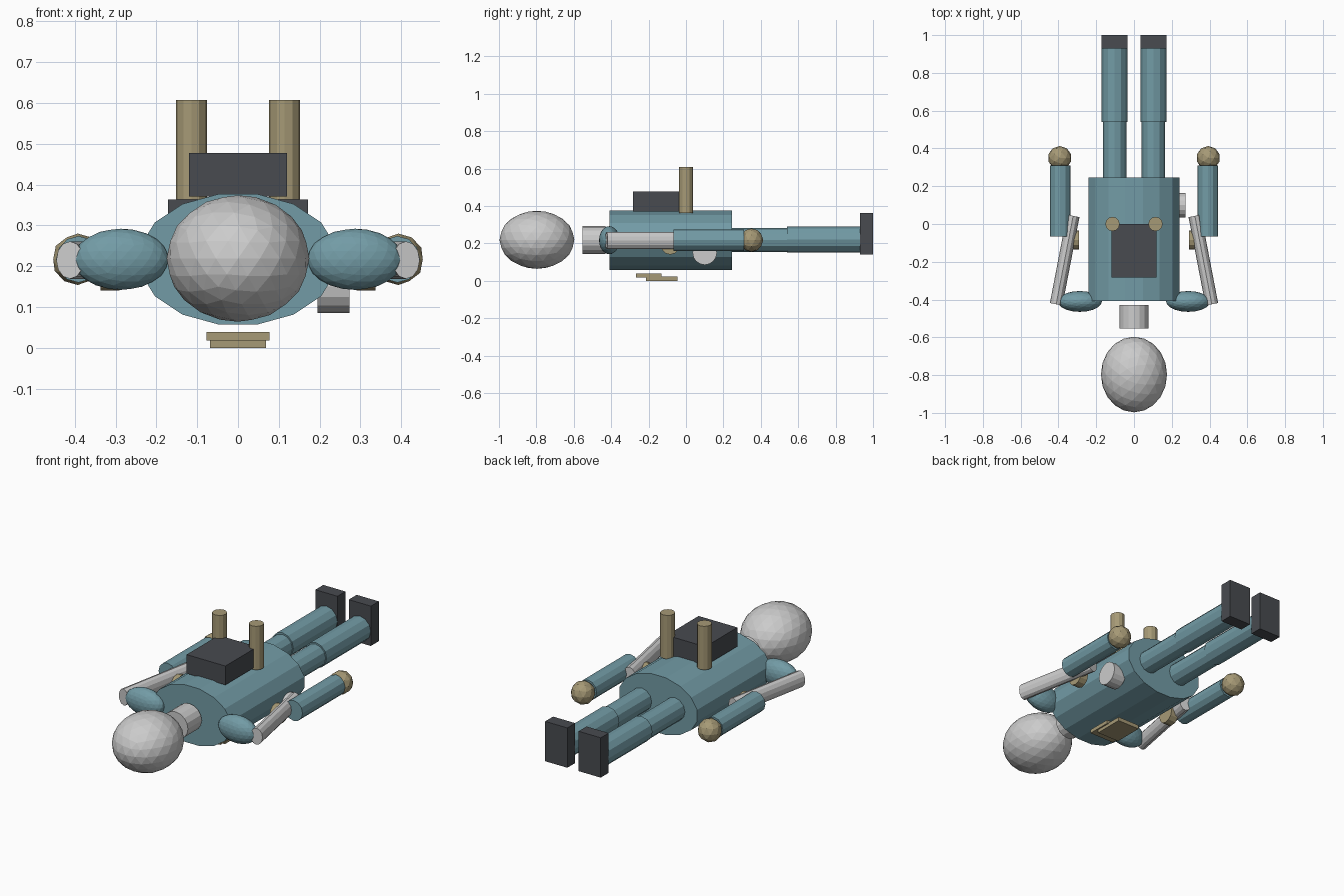
import bpy, bmesh, math
from mathutils import Vector, Matrix

if "Cube" in bpy.data.objects:
    bpy.data.objects.remove(bpy.data.objects["Cube"])


def mat(name, rgb):
    m = bpy.data.materials.new(name)
    m.diffuse_color = (*rgb, 1)
    m.use_nodes = True
    m.node_tree.nodes["Principled BSDF"].inputs["Base Color"].default_value = m.diffuse_color
    return m


TEAL = mat("teal", (0.17, 0.33, 0.38))
TAN = mat("tan", (0.38, 0.32, 0.18))
DARK = mat("dark", (0.065, 0.07, 0.08))
GREY = None


def finish(name, bm, material):
    bmesh.ops.recalc_face_normals(bm, faces=bm.faces[:])
    me = bpy.data.meshes.new(name)
    bm.to_mesh(me)
    bm.free()
    ob = bpy.data.objects.new(name, me)
    bpy.context.collection.objects.link(ob)
    if material:
        me.materials.append(material)
    return ob


def tube(name, a, b, rw, rh, material, sides=12, half_step=False):
    """Elliptical cylinder from a to b: rw is the horizontal radius, rh the other."""
    a, b = Vector(a), Vector(b)
    d = (b - a).normalized()
    x = d.cross(Vector((0, 0, 1)))
    x = x.normalized() if x.length > 1e-4 else Vector((1, 0, 0))
    y = d.cross(x)
    rot = Matrix((x, y, d)).transposed().to_4x4()
    turn = Matrix.Rotation(math.pi / sides if half_step else 0, 4, 'Z')
    bm = bmesh.new()
    bmesh.ops.create_cone(bm, cap_ends=True, segments=sides, radius1=1, radius2=1, depth=(b - a).length)
    bm.transform(Matrix.Translation((a + b) / 2) @ rot @ Matrix.Diagonal((rw, rh, 1, 1)) @ turn)
    return finish(name, bm, material)


def ball(name, c, r, material, subdiv):
    bm = bmesh.new()
    bmesh.ops.create_icosphere(bm, subdivisions=subdiv, radius=1)
    bm.transform(Matrix.Translation(c) @ Matrix.Diagonal((*r, 1)))
    return finish(name, bm, material)


def box(name, lo, hi, material):
    lo, hi = Vector(lo), Vector(hi)
    bm = bmesh.new()
    bmesh.ops.create_cube(bm, size=1)
    bm.transform(Matrix.Translation((lo + hi) / 2) @ Matrix.Diagonal((*(hi - lo), 1)))
    return finish(name, bm, material)


Z = 0.217  # height of the body axis

# Head, neck and torso
ball("head", (0, -0.797, 0.219), (0.175, 0.2, 0.155), GREY, 3)
tube("neck", (0, -0.553, Z), (0, -0.43, Z), 0.077, 0.075, GREY, 16)
tube("torso", (0, -0.408, Z), (0, 0.245, Z), 0.245, 0.163, TEAL, 16, True)

# Chest pack on top, side canister, plates underneath
box("chest_pack", (-0.12, -0.283, 0.371), (0.12, 0.0, 0.477), DARK)
tube("side_canister", (0.195, 0.1, 0.15), (0.273, 0.1, 0.15), 0.065, 0.065, GREY, 16)
box("upper_plate", (-0.077, -0.267, 0.018), (0.077, -0.13, 0.039), TAN)
box("lower_plate", (-0.069, -0.215, 0.0), (0.069, -0.045, 0.022), TAN)

# Limbs and posts on both sides
for side, s in (("left", -1), ("right", 1)):
    tube(f"{side}_post", (s * 0.114, 0, 0.363), (s * 0.114, 0, 0.607), 0.038, 0.038, TAN)
    ball(f"{side}_shoulder", (s * 0.287, -0.41, Z), (0.117, 0.055, 0.075), TEAL, 3)
    tube(f"{side}_upper_arm", (s * 0.412, -0.425, Z - 0.002), (s * 0.322, 0.043, Z - 0.002), 0.034, 0.046, GREY)
    tube(f"{side}_elbow", (s * 0.29, -0.085, 0.19), (s * 0.337, -0.085, 0.19), 0.05, 0.05, TAN)
    tube(f"{side}_forearm", (s * 0.391, -0.066, Z), (s * 0.391, 0.311, Z), 0.055, 0.057, TEAL)
    ball(f"{side}_hand", (s * 0.393, 0.35, Z), (0.063, 0.063, 0.063), TAN, 2)
    tube(f"{side}_thigh", (s * 0.103, 0.2, Z), (s * 0.103, 0.56, Z), 0.062, 0.064, TEAL)
    tube(f"{side}_shin", (s * 0.103, 0.54, Z + 0.003), (s * 0.103, 0.932, Z + 0.003), 0.068, 0.07, TEAL)
    xs = sorted((s * 0.035, s * 0.172))
    box(f"{side}_foot", (xs[0], 0.93, 0.14), (xs[1], 1.0, 0.363), DARK)
